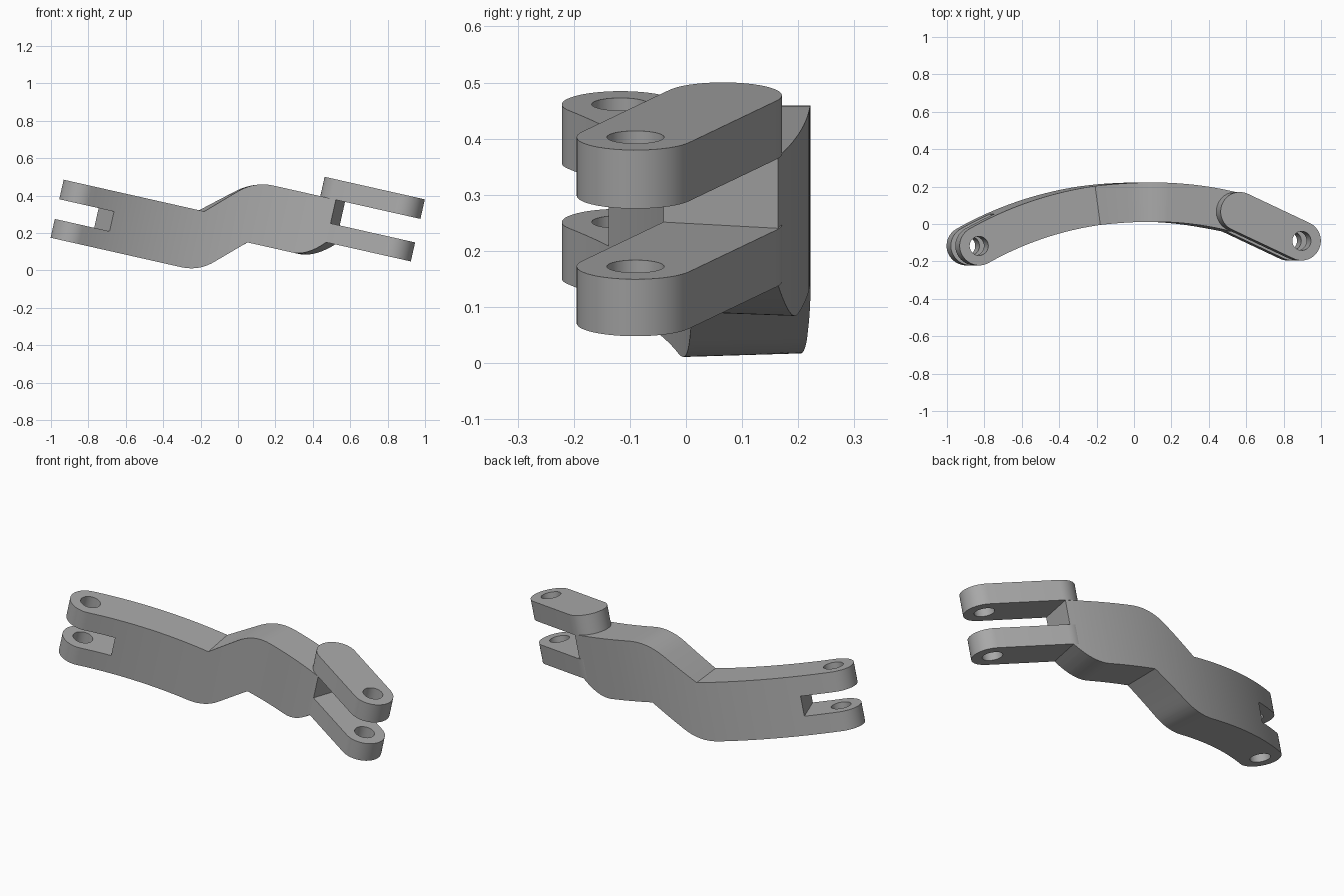
import bpy, bmesh, math
from mathutils import Matrix, Vector

cube = bpy.data.objects.get("Cube")
if cube:
    bpy.data.objects.remove(cube, do_unlink=True)

TILT = math.radians(12.7)   # whole link leans down towards +x
R = 1.886                   # plan radius of the link's centre line
YC = 0.117 - R              # plan centre of that arc
HALF = 0.105                # half width, also the lug end radius
HOLE = 0.051
PIN_S = -0.9495             # arc position of the right fork pin
SLOT_S = -0.78              # arc position of the right fork slot end
END_S = 0.457               # arc position of the body's left end

steel = bpy.data.materials.new("grey_metal")
steel.use_nodes = True
grey = (0.4, 0.4, 0.4, 1)
steel.diffuse_color = grey
steel.node_tree.nodes["Principled BSDF"].inputs["Base Color"].default_value = grey


def make_object(name, bm):
    bmesh.ops.recalc_face_normals(bm, faces=bm.faces)
    mesh = bpy.data.meshes.new(name)
    bm.to_mesh(mesh)
    bm.free()
    mesh.materials.append(steel)
    obj = bpy.data.objects.new(name, mesh)
    bpy.context.collection.objects.link(obj)
    return obj


def activate(obj):
    bpy.ops.object.select_all(action='DESELECT')
    obj.select_set(True)
    bpy.context.view_layer.objects.active = obj


def cut(obj, cutter):
    mod = obj.modifiers.new("cut", 'BOOLEAN')
    mod.operation = 'DIFFERENCE'
    mod.solver = 'EXACT'
    mod.object = cutter
    activate(obj)
    bpy.ops.object.modifier_apply(modifier=mod.name)
    bpy.data.objects.remove(cutter, do_unlink=True)


def drill(obj, x, y):
    bm = bmesh.new()
    bmesh.ops.create_cone(bm, cap_ends=True, segments=48, radius1=HOLE, radius2=HOLE,
                          depth=3, matrix=Matrix.Translation((x, y, 0)))
    cut(obj, make_object("pin_cutter", bm))


def finish(obj):
    obj.rotation_euler.y = TILT
    activate(obj)
    bpy.ops.object.shade_smooth_by_angle(angle=math.radians(30))


def bend(s, offset, w):
    """Arc position, sideways offset and height to a point."""
    a, r = s / R, R + offset
    return Vector((r * math.sin(a), YC + r * math.cos(a), w))


def rounded(p0, corner, p2, n=10):
    p0, c, p2 = Vector(p0), Vector(corner), Vector(p2)
    return [tuple(p0 * (1 - t) ** 2 + c * 2 * t * (1 - t) + p2 * t * t)
            for t in (i / n for i in range(n + 1))]


def height(line, s):
    for (s0, w0), (s1, w1) in zip(line, line[1:]):
        if s <= s1:
            return w0 + (w1 - w0) * (s - s0) / (s1 - s0)
    return line[-1][1]


def half_width(s):
    d = max(0, PIN_S - s)
    return math.sqrt(max(0, HALF ** 2 - d ** 2))


# Curved, stepped body with a round right end
tip = PIN_S - HALF
top = [(tip, 0.268), (-0.26, 0.268)]
top += rounded((-0.1, 0.411), (-0.017, 0.484), (0.09, 0.484)) + [(END_S, 0.484)]
bottom = [(tip, -0.05)] + rounded((-0.32, -0.05), (-0.216, -0.05), (-0.14, 0.018))
bottom += [(0.017, 0.157)] + rounded((0.28, 0.157), (0.365, 0.157), (END_S, 0.251))

stations = [p[0] for p in top + bottom]
stations += [PIN_S - HALF * math.cos(math.pi / 2 * i / 16) for i in range(17)]
stations += [PIN_S + (END_S - PIN_S) * i / 40 for i in range(41)]
stations = sorted({round(s, 5) for s in stations})

bm = bmesh.new()
rings = []
for s in stations:
    h = half_width(s) if s > tip + 1e-4 else 0
    lo, hi = height(bottom, s), height(top, s)
    rings.append([bm.verts.new(bend(s, o, w))
                  for o, w in ((-h, lo), (h, lo), (h, hi), (-h, hi))])
for a, b in zip(rings, rings[1:]):
    for i in range(4):
        j = (i + 1) % 4
        bm.faces.new((a[i], a[j], b[j], b[i]))
bm.faces.new(rings[-1])
bmesh.ops.remove_doubles(bm, verts=bm.verts, dist=1e-5)
body = make_object("curved_link_body", bm)

# Slot that splits the right end into a fork
bm = bmesh.new()
place = (Matrix.Translation(bend(SLOT_S, 0, 0.107))
         @ Matrix.Rotation(-SLOT_S / R, 4, 'Z')
         @ Matrix.Translation((-0.25, 0, 0))
         @ Matrix.Diagonal((0.5, 0.6, 0.108, 1)))
bmesh.ops.create_cube(bm, size=1, matrix=place)
cut(body, make_object("slot_cutter", bm))

pin = bend(PIN_S, 0, 0)
drill(body, pin.x, pin.y)
finish(body)

# Straight lugs of the left fork
START, END = Vector((0.447, 0.066)), Vector((0.786, -0.09))


def lug(name, low, high):
    heading = math.atan2(END.y - START.y, END.x - START.x)
    bm = bmesh.new()
    outline = []
    for centre, turn in ((END, -math.pi / 2), (START, math.pi / 2)):
        for i in range(25):
            a = heading + turn + math.pi * i / 24
            outline.append(bm.verts.new((centre.x + HALF * math.cos(a),
                                         centre.y + HALF * math.sin(a), low)))
    base = bm.faces.new(outline)
    grown = bmesh.ops.extrude_face_region(bm, geom=[base], use_keep_orig=True)
    moved = [v for v in grown["geom"] if isinstance(v, bmesh.types.BMVert)]
    bmesh.ops.translate(bm, verts=moved, vec=(0, 0, high - low))
    obj = make_object(name, bm)
    drill(obj, END.x, END.y)
    finish(obj)


lug("upper_left_lug", 0.483, 0.59)
lug("lower_left_lug", 0.25, 0.354)
